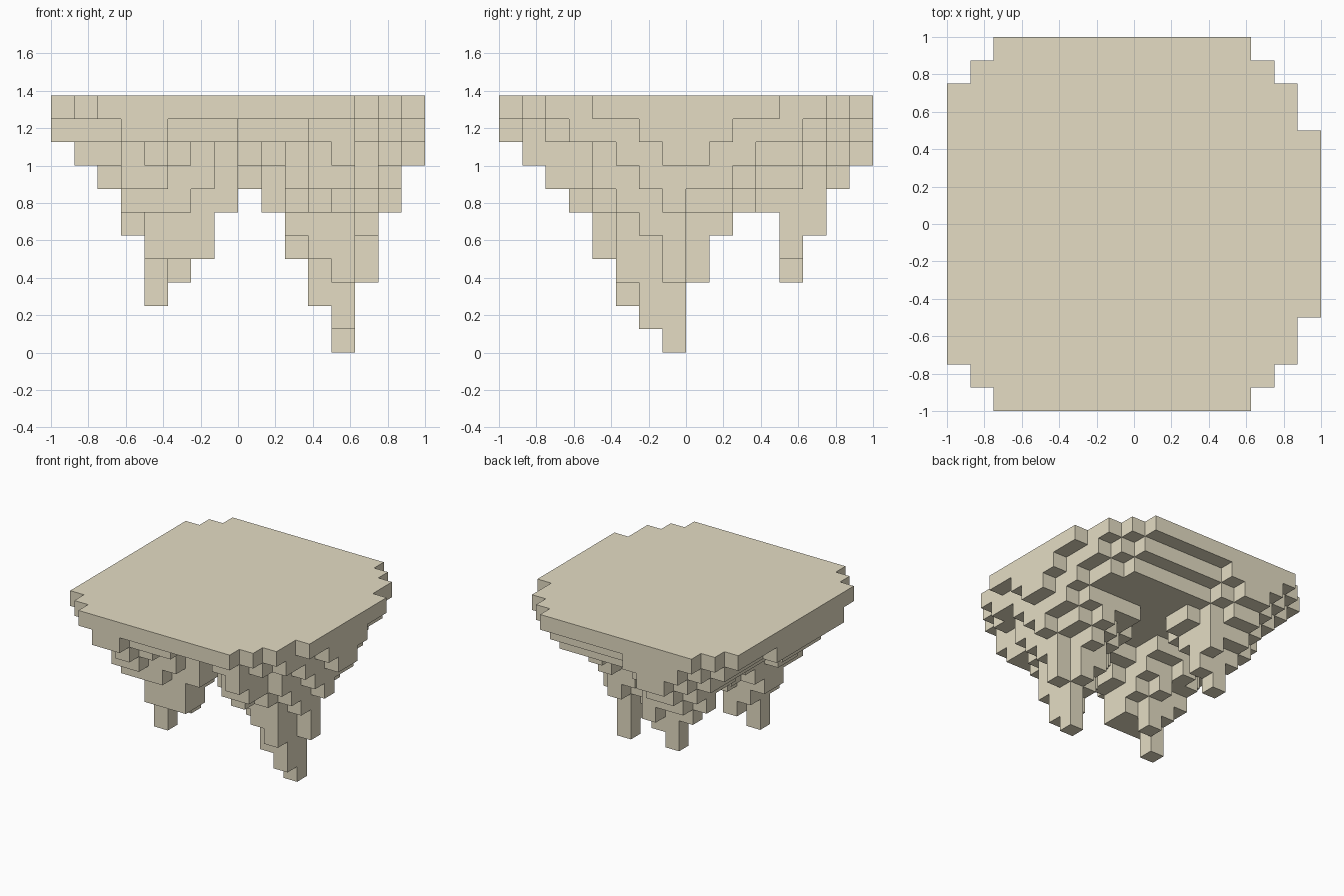
import bpy
import bmesh
from mathutils import Vector

cube = bpy.data.objects.get("Cube")
if cube:
    bpy.data.objects.remove(cube, do_unlink=True)

CELL = 0.125      # edge length of one block
HALF = 8          # blocks from the centre to the rim
TOP = 11          # blocks from the ground to the flat top

stone = bpy.data.materials.new("pale_sandstone")
stone.use_nodes = True
sand_colour = (0.78, 0.72, 0.55, 1.0)
stone.diffuse_color = sand_colour
stone.node_tree.nodes["Principled BSDF"].inputs["Base Color"].default_value = sand_colour


def footprint(rectangles):
    """Block columns inside inclusive (first x, last x, first y, last y) areas."""
    return {(x, y)
            for first_x, last_x, first_y, last_y in rectangles
            for x in range(first_x, last_x + 1)
            for y in range(first_y, last_y + 1)}


def add_face(mesh, block, axis, side):
    """Add the square on one side of a block, wound to face outwards."""
    across, along = (axis + 1) % 3, (axis + 2) % 3
    corners = []
    for a, b in ((0, 0), (1, 0), (1, 1), (0, 1)):
        corner = Vector(block)
        corner[axis] += side
        corner[across] += a
        corner[along] += b
        corner -= Vector((HALF, HALF, 0))
        corners.append(mesh.verts.new(corner * CELL))
    if side == 0:
        corners.reverse()
    mesh.faces.new(corners)


def build_part(name, first_level, tiers):
    """Stack tiers, each also holding up every column of the tiers below it."""
    blocks = set()
    columns = set()
    for offset, rectangles in reversed(list(enumerate(tiers))):
        columns |= footprint(rectangles)
        layer = TOP - first_level - offset
        blocks |= {(x, y, layer) for x, y in columns}
    # Keep only the exposed sides of the blocks
    mesh = bmesh.new()
    for block in sorted(blocks):
        for axis in range(3):
            for side in (0, 1):
                neighbour = list(block)
                neighbour[axis] += 1 if side else -1
                if tuple(neighbour) not in blocks:
                    add_face(mesh, block, axis, side)
    bmesh.ops.remove_doubles(mesh, verts=mesh.verts, dist=CELL / 100)
    data = bpy.data.meshes.new(name)
    mesh.to_mesh(data)
    mesh.free()
    data.materials.append(stone)
    part = bpy.data.objects.new(name, data)
    bpy.context.collection.objects.link(part)


# Flat top with stepped corners
build_part("top_plate", 1, [
    [(2, 12, 0, 15), (1, 13, 1, 14), (0, 14, 2, 13), (15, 15, 4, 11)],
])

# Terraces that narrow under the plate
build_part("underside_terraces", 2, [
    [(0, 14, 3, 9), (1, 14, 10, 12), (1, 13, 13, 13), (3, 4, 0, 1),
     (5, 7, 1, 2), (8, 13, 2, 2), (11, 11, 1, 1), (2, 12, 14, 14),
     (3, 6, 15, 15), (15, 15, 6, 9)],
    [(2, 12, 8, 13), (13, 13, 11, 12), (7, 9, 5, 8), (9, 9, 4, 4),
     (4, 4, 1, 1), (12, 12, 1, 1), (5, 5, 2, 2), (1, 2, 4, 7),
     (14, 14, 5, 10), (15, 15, 7, 8), (3, 6, 14, 14), (4, 5, 15, 15)],
    [(3, 4, 2, 2), (3, 6, 3, 8), (7, 7, 4, 6), (2, 2, 5, 6),
     (8, 8, 6, 6), (11, 12, 2, 2), (10, 12, 3, 10), (13, 13, 4, 10),
     (9, 9, 5, 8), (14, 14, 6, 9), (3, 6, 10, 13), (4, 5, 14, 14),
     (7, 7, 11, 12)],
])

# Hanging root at the front
build_part("front_root", 5, [
    [(3, 5, 3, 3), (3, 7, 4, 5), (3, 6, 6, 7), (4, 4, 8, 8)],
    [(3, 6, 5, 6), (5, 5, 7, 7)],
    [(4, 6, 4, 5), (4, 4, 6, 6)],
    [(5, 5, 6, 6)],
    [(4, 4, 5, 5)],
])

# Longest root, reaching the ground
build_part("long_side_root", 5, [
    [(11, 11, 3, 3), (10, 12, 4, 4), (9, 13, 5, 6), (10, 13, 7, 8),
     (11, 13, 9, 9), (12, 12, 10, 10), (14, 14, 7, 7)],
    [(10, 13, 6, 7), (10, 10, 5, 5), (12, 12, 9, 9)],
    [(11, 12, 5, 8), (10, 10, 6, 6)],
    [(11, 13, 7, 7), (12, 12, 5, 8)],
    [(11, 12, 6, 6)],
    [(12, 12, 6, 6)],
    [(12, 12, 7, 7)],
])

# Short root at the back
build_part("back_root", 5, [
    [(4, 6, 11, 13), (3, 3, 12, 12)],
    [(4, 4, 12, 12), (6, 6, 13, 13)],
    [(6, 6, 12, 12)],
    [(5, 5, 12, 12)],
])
